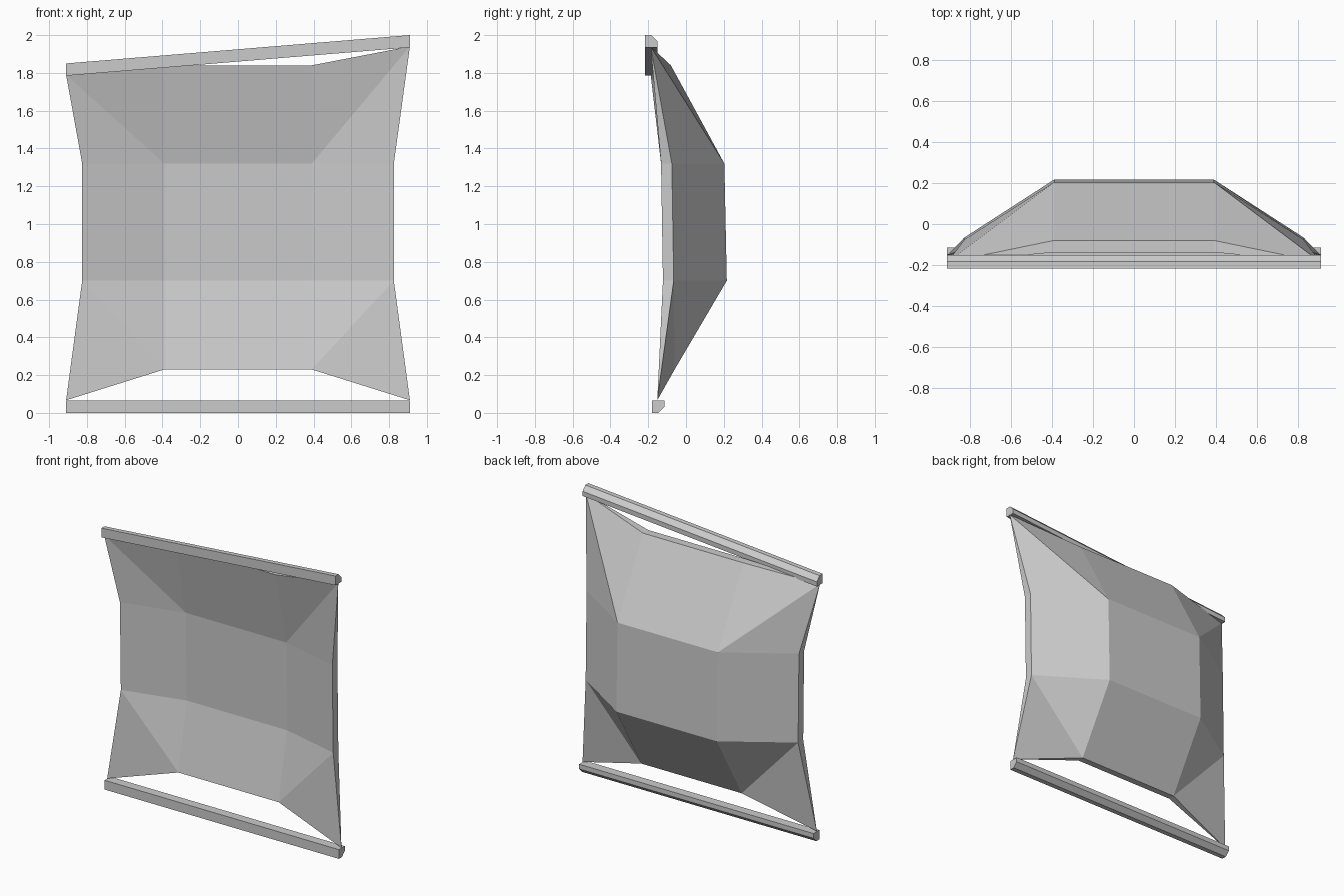
import bpy
import bmesh

cube = bpy.data.objects.get("Cube")
if cube:
    bpy.data.objects.remove(cube, do_unlink=True)

grey = bpy.data.materials.new("plain grey")
grey.use_nodes = True
colour = (0.6, 0.6, 0.6, 1)
grey.diffuse_color = colour
grey.node_tree.nodes["Principled BSDF"].inputs["Base Color"].default_value = colour


def finish(name, bm):
    bmesh.ops.recalc_face_normals(bm, faces=bm.faces)
    mesh = bpy.data.meshes.new(name)
    bm.to_mesh(mesh)
    bm.free()
    mesh.materials.append(grey)
    obj = bpy.data.objects.new(name, mesh)
    bpy.context.collection.objects.link(obj)
    return obj


HALF = 0.91      # half the width of the yards
INNER = 0.39     # half the width of the flat middle of the sail


def yard(name, y, z_right, z_left, flip):
    """Square bar with one bevelled rear edge, its ends kept upright."""
    profile = [(0, 0), (0.065, 0), (0.065, 0.033), (0.034, 0.065), (0, 0.065)]
    bm = bmesh.new()
    ends = []
    for x, z in ((-HALF, z_right), (HALF, z_left)):
        ends.append([bm.verts.new((x, y + py, z + (0.065 - pz if flip else pz)))
                     for py, pz in profile])
    for end in ends:
        bm.faces.new(end)
    for i in range(len(profile)):
        j = (i + 1) % len(profile)
        bm.faces.new((ends[0][i], ends[0][j], ends[1][j], ends[1][i]))
    return finish(name, bm)


yard("upper_yard", -0.217, 1.785, 1.935, False)
yard("lower_yard", -0.18, 0, 0, True)


def sail_layer(bm, rows):
    """Folded sheet; each row is outer x, outer y, inner y, right z, inner z, left z."""
    grid = []
    for ox, oy, iy, zr, zi, zl in rows:
        points = [(-ox, oy, zr), (-INNER, iy, zi), (INNER, iy, zi), (ox, oy, zl)]
        grid.append([bm.verts.new(p) for p in points])
    for r in range(3):
        for c in range(3):
            a, b = grid[r][c], grid[r][c + 1]
            d, e = grid[r + 1][c], grid[r + 1][c + 1]
            if c == 1 or r == 1:
                bm.faces.new((a, b, e, d))
            elif c == 0:          # fold of the right-hand corners
                bm.faces.new((a, b, d))
                bm.faces.new((b, e, d))
            else:                 # fold of the left-hand corners
                bm.faces.new((a, b, e))
                bm.faces.new((a, e, d))
    # Boundary loop, counter-clockwise
    return (grid[0] + [grid[1][3], grid[2][3]] + grid[3][::-1]
            + [grid[2][0], grid[1][0]])


# Sail: a deep rear sheet and a shallow front sheet that meet at the corners
bm = bmesh.new()
back = sail_layer(bm, [(HALF, -0.152, -0.06, 0.067, 0.23, 0.067),
                       (0.825, -0.065, 0.216, 0.70, 0.70, 0.70),
                       (0.825, -0.075, 0.203, 1.32, 1.32, 1.32),
                       (HALF, -0.187, -0.08, 1.79, 1.84, 1.94)])
front = sail_layer(bm, [(HALF, -0.152, -0.105, 0.067, 0.23, 0.067),
                        (0.825, -0.122, -0.012, 0.70, 0.70, 0.70),
                        (0.825, -0.132, -0.022, 1.32, 1.32, 1.32),
                        (HALF, -0.187, -0.138, 1.79, 1.84, 1.94)])
for i in range(len(back)):
    j = (i + 1) % len(back)
    bm.faces.new((back[i], back[j], front[j], front[i]))
bmesh.ops.remove_doubles(bm, verts=bm.verts, dist=0.001)
finish("sail", bm)
